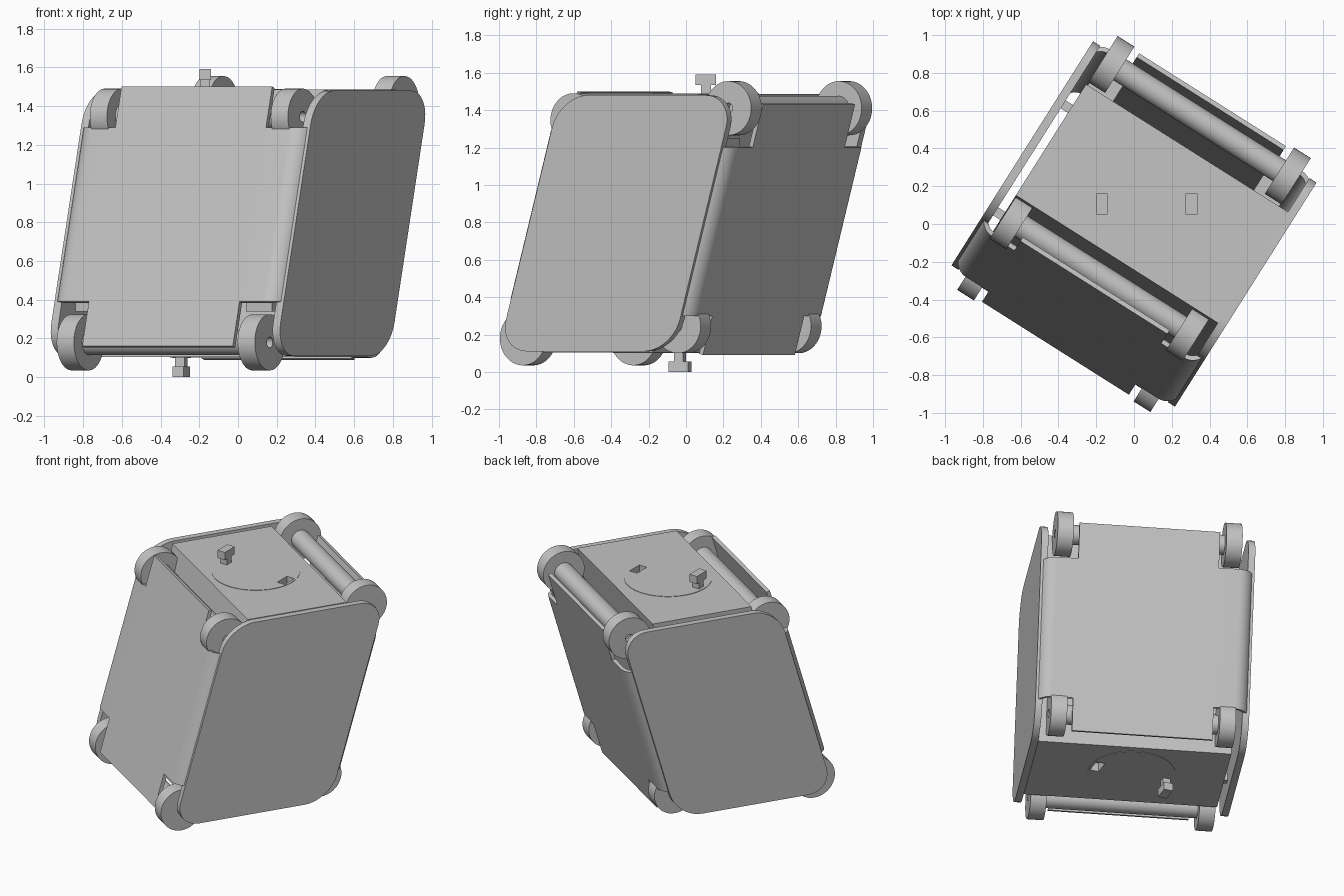
import bpy, bmesh, math
from mathutils import Matrix, Vector

if "Cube" in bpy.data.objects:
    bpy.data.objects.remove(bpy.data.objects["Cube"])

MID = 0.795     # centre height
LEAN = 0.284    # backward lean per unit of height
TURN = Matrix.Rotation(math.radians(-32.3), 4, 'Z')
# The housing repeats under a half turn about its width axis
FLIP = Matrix.Translation((0, 0, MID)) @ Matrix.Rotation(math.pi, 4, 'X') @ Matrix.Translation((0, 0, -MID))

grey = bpy.data.materials.new("plain_grey")
grey.use_nodes = True
grey.diffuse_color = (0.55, 0.55, 0.55, 1)
grey.node_tree.nodes["Principled BSDF"].inputs["Base Color"].default_value = grey.diffuse_color
parts = []


def add(name, bm, flip=False):
    """Turn a bmesh built in housing space into an object."""
    bm.transform(TURN @ FLIP if flip else TURN)
    mesh = bpy.data.meshes.new(name)
    bm.to_mesh(mesh)
    bm.free()
    obj = bpy.data.objects.new(name, mesh)
    bpy.context.collection.objects.link(obj)
    mesh.materials.append(grey)
    parts.append(obj)
    return obj


def apply(obj):
    graph = bpy.context.evaluated_depsgraph_get()
    mesh = bpy.data.meshes.new_from_object(obj.evaluated_get(graph))
    obj.modifiers.clear()
    obj.data = mesh


def box(low, high, lean=0.0, matrix=Matrix()):
    """Box between two corners, optionally leaning backward."""
    bm = bmesh.new()
    bmesh.ops.create_cube(bm, size=1)
    low, high = Vector(low), Vector(high)
    for v in bm.verts:
        v.co = (low + high) / 2 + Vector([a * b for a, b in zip(v.co, high - low)])
        v.co.y += lean * (v.co.z - MID)
    bm.transform(matrix)
    return bm


def lathe(profile, centre, side=1, steps=40):
    """Spin (distance along width, radius) points about the width axis."""
    bm = bmesh.new()
    verts = [bm.verts.new((a * side, 0, r)) for a, r in profile]
    edges = [bm.edges.new(pair) for pair in zip(verts, verts[1:])]
    bmesh.ops.spin(bm, geom=verts + edges, cent=(0, 0, 0), axis=(1, 0, 0),
                   angle=2 * math.pi, steps=steps)
    bmesh.ops.remove_doubles(bm, verts=bm.verts, dist=1e-4)
    bmesh.ops.recalc_face_normals(bm, faces=bm.faces)
    bmesh.ops.translate(bm, verts=bm.verts, vec=centre)
    return bm


def cover_panel(name, flip):
    """Leaning cover with curled sides and corners cut away for the wheels."""
    side = [(0.46, 0.598)]
    for i in range(9):
        a = math.radians(70 * i / 8)
        side.append((0.6 + 0.095 * math.sin(a), 0.503 + 0.095 * math.cos(a)))
    row = [(-u, v) for u, v in reversed(side)] + side
    levels = [0.09, 0.3, 1.2, 1.43]
    bm = bmesh.new()
    grid = [[bm.verts.new((u, v + LEAN * (z - MID), z)) for u, v in row] for z in levels]
    middle = len(side) - 1
    for j in range(len(levels) - 1):
        for i in range(len(row) - 1):
            if j == 1 or i == middle:
                bm.faces.new((grid[j][i], grid[j + 1][i], grid[j + 1][i + 1], grid[j][i + 1]))
    loose = [v for v in bm.verts if not v.link_faces]
    bmesh.ops.delete(bm, geom=loose, context='VERTS')
    obj = add(name, bm, flip)
    mod = obj.modifiers.new("thickness", 'SOLIDIFY')
    mod.thickness, mod.offset = 0.025, -1
    apply(obj)


def roller(name, v, z, flip):
    """Axle tube with a wheel at each end."""
    add(name + "_axle", lathe([(-0.5, 0), (-0.5, 0.065), (0.5, 0.065), (0.5, 0)], (0, v, z)), flip)
    wheel = [(0.5, 0), (0.5, 0.145), (0.605, 0.145), (0.605, 0.028), (0.55, 0.028), (0.55, 0)]
    for label, side in (("left", 1), ("right", -1)):
        add(f"{name}_{label}_wheel", lathe(wheel, (0, v, z), side), flip)


# End plates: leaning slabs with rounded corners
for label, side in (("left", 1), ("right", -1)):
    inner, outer = sorted((side * 0.655, side * 0.7))
    bm = box((inner, -0.55, 0.11), (outer, 0.55, 1.48), LEAN)
    along = [e for e in bm.edges if abs(e.verts[0].co.x - e.verts[1].co.x) > 0.01]
    bmesh.ops.bevel(bm, geom=along, offset=0.18, segments=10, profile=0.5, affect='EDGES')
    add(label + "_end_plate", bm)

# Inner core
core = add("core", box((-0.61, -0.3475, 0.105), (0.655, 0.3475, 1.485), 0.206))

# Covers, rollers, brackets and docking faces, each with its half-turn partner
for flip in (False, True):
    depth = "front" if flip else "back"
    cover_panel(depth + "_cover", flip)
    roller(("lower_front" if flip else "upper_back") + "_roller", 0.65, 1.41, flip)
    roller(("lower_back" if flip else "upper_front") + "_roller", -0.33, 1.345, flip)
    for label, side in (("left", 1), ("right", -1)):
        a, b = sorted((side * 0.44, side * 0.6))
        add(f"{depth}_{label}_bracket", box((a, 0.42, 1.2), (b, 0.62, 1.25)), flip)
    add(depth + "_plate_spacer", box((-0.66, 0.31, 1.33), (-0.6, 0.36, 1.38)), flip)

    # Round docking disc with a T-shaped latch and a matching socket
    level = "lower" if flip else "upper"
    centre = Matrix.Translation((0, 0.126, 1.485))
    spin = centre @ Matrix.Rotation(math.radians(166 if flip else 212.3), 4, 'Z')
    bm = bmesh.new()
    bmesh.ops.create_cone(bm, cap_ends=True, segments=64, radius1=0.285, radius2=0.285, depth=0.03)
    bm.transform(centre @ Matrix.Translation((0, 0, -0.012)))
    disc = add(level + "_docking_disc", bm, flip)
    add(level + "_latch_stem", box((0.212, -0.026, -0.02), (0.262, 0.026, 0.06), 0, spin), flip)
    add(level + "_latch_cap", box((0.207, -0.055, 0.05), (0.267, 0.055, 0.105), 0, spin), flip)
    cutter = add("socket_cutter", box((-0.267, -0.055, -0.06), (-0.207, 0.055, 0.04), 0, spin), flip)
    cutter.hide_render = True
    for target in (core, disc):
        mod = target.modifiers.new("socket", 'BOOLEAN')
        mod.operation, mod.object, mod.solver = 'DIFFERENCE', cutter, 'EXACT'
        apply(target)
    parts.remove(cutter)
    bpy.data.objects.remove(cutter)

# Smooth the round surfaces, keep edges crisp
bpy.ops.object.select_all(action='DESELECT')
for obj in parts:
    obj.select_set(True)
bpy.context.view_layer.objects.active = core
bpy.ops.object.shade_smooth_by_angle(angle=math.radians(30))
